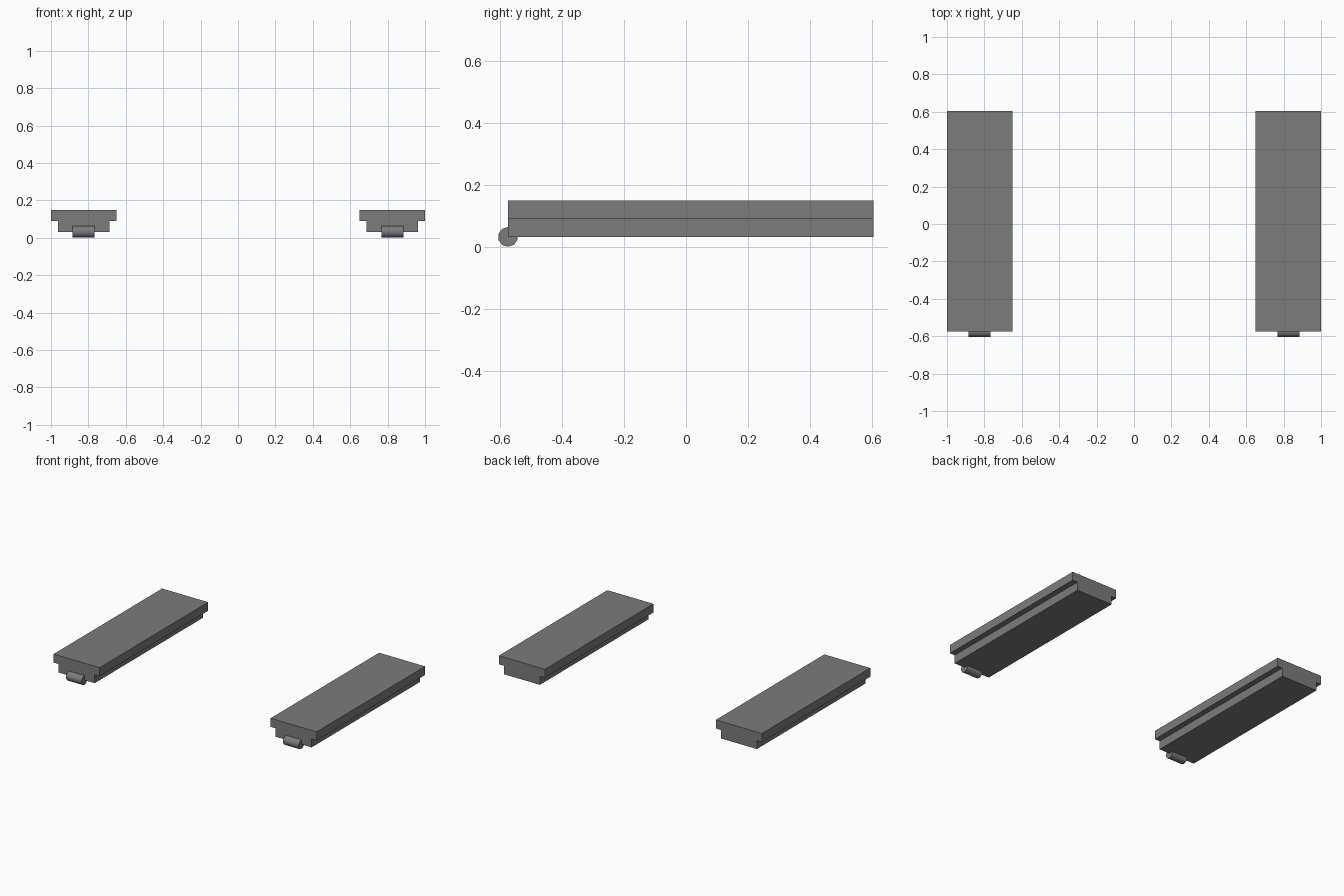
import bpy, bmesh, math
from mathutils import Matrix

if "Cube" in bpy.data.objects:
    bpy.data.objects.remove(bpy.data.objects["Cube"])

grey = bpy.data.materials.new("mid_grey")
grey.diffuse_color = (0.2, 0.2, 0.2, 1)
grey.use_nodes = True
grey.node_tree.nodes["Principled BSDF"].inputs["Base Color"].default_value = grey.diffuse_color

FRONT, BACK = -0.574, 0.604
Z0, Z1, Z2 = 0.032, 0.09, 0.149


def add_object(name, bm):
    bmesh.ops.recalc_face_normals(bm, faces=bm.faces)
    mesh = bpy.data.meshes.new(name)
    bm.to_mesh(mesh)
    bm.free()
    mesh.materials.append(grey)
    obj = bpy.data.objects.new(name, mesh)
    bpy.context.collection.objects.link(obj)
    return obj


def stepped_plank(name, cx):
    # T-shaped cross-section extruded front to back
    half = [(0.137, Z0), (0.137, Z1), (0.175, Z1), (0.175, Z2)]
    profile = half + [(-x, z) for x, z in reversed(half)]
    bm = bmesh.new()
    face = bm.faces.new([bm.verts.new((cx + x, FRONT, z)) for x, z in profile])
    ext = bmesh.ops.extrude_face_region(bm, geom=[face], use_keep_orig=True)
    verts = [v for v in ext["geom"] if isinstance(v, bmesh.types.BMVert)]
    bmesh.ops.translate(bm, verts=verts, vec=(0, BACK - FRONT, 0))
    add_object(name, bm)


def hinge_pin(name, cx):
    # ten-sided pin along x at the lower front edge, smooth around its side
    bm = bmesh.new()
    place = Matrix.Translation((cx, FRONT, Z0)) @ Matrix.Rotation(math.pi / 2, 4, 'Y')
    bmesh.ops.create_cone(bm, cap_ends=True, segments=10, radius1=0.032,
                          radius2=0.032, depth=0.118,
                          matrix=place @ Matrix.Rotation(math.pi / 2, 4, 'Z'))
    # turn so that points face straight up and down
    top = max(v.co.z for v in bm.verts)
    if top < Z0 + 0.0319:
        bmesh.ops.rotate(bm, verts=bm.verts, cent=(cx, FRONT, Z0),
                         matrix=Matrix.Rotation(math.pi / 10, 3, 'X'))
    for f in bm.faces:
        f.smooth = len(f.verts) == 4
    for e in bm.edges:
        e.smooth = all(len(f.verts) == 4 for f in e.link_faces)
    add_object(name, bm)


for side, cx in (("left", -0.825), ("right", 0.825)):
    stepped_plank(side + "_plank", cx)
    hinge_pin(side + "_hinge_pin", cx)
